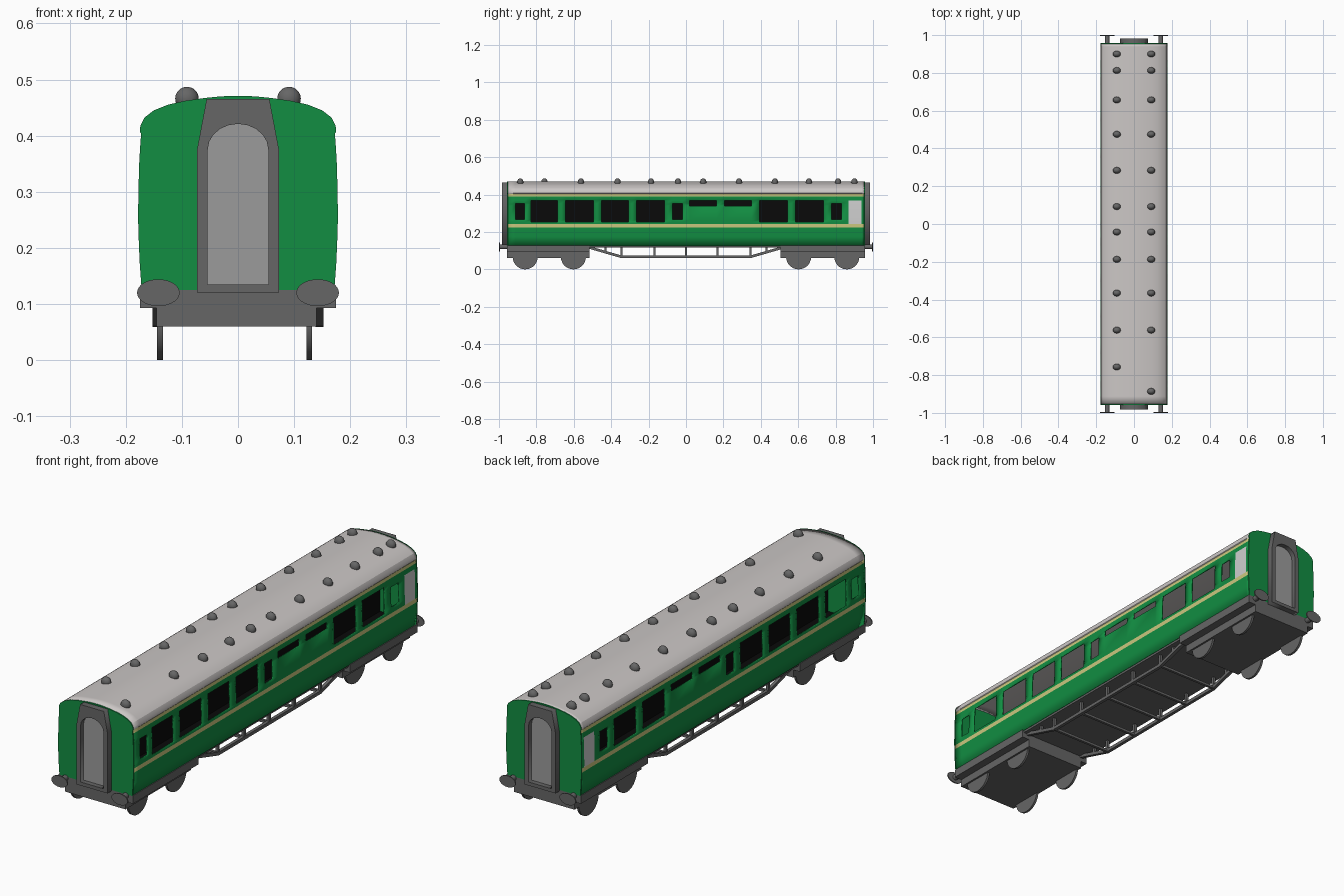
import bpy, bmesh, math
from mathutils import Matrix, Vector

if "Cube" in bpy.data.objects:
    bpy.data.objects.remove(bpy.data.objects["Cube"])


def mat(name, rgb):
    m = bpy.data.materials.new(name)
    m.diffuse_color = (*rgb, 1)
    m.use_nodes = True
    m.node_tree.nodes["Principled BSDF"].inputs["Base Color"].default_value = m.diffuse_color
    return m


GREEN = mat("green_paint", (0.006, 0.27, 0.055))
CREAM = mat("cream_stripe", (0.60, 0.58, 0.21))
ROOF = mat("pale_roof", (0.60, 0.57, 0.56))
PANEL = mat("frosted_panel", (0.62, 0.62, 0.62))
GREY = mat("dark_grey", (0.133, 0.133, 0.133))
DOOR = mat("mid_grey", (0.33, 0.33, 0.33))
BLACK = mat("black", (0.003, 0.003, 0.003))


def finish(bm, name, *mats):
    me = bpy.data.meshes.new(name)
    bm.to_mesh(me)
    bm.free()
    ob = bpy.data.objects.new(name, me)
    bpy.context.collection.objects.link(ob)
    for m in mats:
        me.materials.append(m)
    return ob


def smooth(ob, angle=35):
    bpy.ops.object.select_all(action='DESELECT')
    ob.select_set(True)
    bpy.context.view_layer.objects.active = ob
    bpy.ops.object.shade_smooth_by_angle(angle=math.radians(angle))


def box(name, x, y, z, m):
    bm = bmesh.new()
    c = [(a[0] + a[1]) / 2 for a in (x, y, z)]
    s = [abs(a[1] - a[0]) for a in (x, y, z)]
    bmesh.ops.create_cube(bm, size=1, matrix=Matrix.Translation(c) @ Matrix.Diagonal((*s, 1)))
    return finish(bm, name, m)


def cylinder(name, loc, axis, r, depth, m, scale=(1, 1, 1), n=28):
    bm = bmesh.new()
    rot = Vector((0, 0, 1)).rotation_difference(Vector(axis)).to_matrix().to_4x4()
    bmesh.ops.create_cone(bm, cap_ends=True, segments=n, radius1=r, radius2=r, depth=depth,
                          matrix=Matrix.Translation(loc) @ Matrix.Diagonal((*scale, 1)) @ rot)
    ob = finish(bm, name, m)
    smooth(ob)
    return ob


def bar(name, a, b, w, m):
    a, b = Vector(a), Vector(b)
    d = b - a
    bm = bmesh.new()
    bmesh.ops.create_cube(bm, size=1, matrix=Matrix.Translation((a + b) / 2)
                          @ d.to_track_quat('Z', 'Y').to_matrix().to_4x4()
                          @ Matrix.Diagonal((w, w, d.length + w * 0.5, 1)))
    return finish(bm, name, m)


# Window openings: y0, y1, z0, z1
TALL, SMALL, SLOT = (0.254, 0.369), (0.267, 0.353), (0.34, 0.369)
windows = [(-0.912, -0.863, *SMALL), (-0.829, -0.687, *TALL), (-0.644, -0.495, *TALL),
           (-0.452, -0.307, *TALL), (-0.265, -0.115, *TALL), (-0.072, -0.019, *SMALL),
           (0.019, 0.163, *SLOT), (0.206, 0.35, *SLOT), (0.393, 0.543, *TALL),
           (0.586, 0.735, *TALL), (0.778, 0.832, *SMALL)]
panel = (0.869, 0.939, 0.243, 0.369)
END = 0.957

# Body cross-section: bowed walls then arched roof
wall_z = [0.125, 0.175, 0.225, 0.243, 0.254, 0.267, 0.34, 0.353, 0.369, 0.39, 0.404]
half = [(0.178 - 0.3 * (z - 0.27) ** 2, z) for z in wall_z]
half += [(0.175, 0.407), (0.174, 0.418), (0.167, 0.432), (0.15, 0.445), (0.125, 0.455),
         (0.095, 0.462), (0.06, 0.467), (0.03, 0.470)]
profile = half + [(0, 0.471)] + [(-x, z) for x, z in reversed(half)]

# Hollow body shell, coloured by height, with windows left open
ys = sorted({-END + 0.004, END - 0.004, *panel[:2], *(v for w in windows for v in w[:2])})
bm = bmesh.new()
grid = [[bm.verts.new((x, y, z)) for y in ys] for x, z in profile]


def inside(y, z, w):
    return w[0] < y < w[1] and w[2] < z < w[3]


for i in range(len(profile) - 1):
    z = (profile[i][1] + profile[i + 1][1]) / 2
    for j in range(len(ys) - 1):
        y = (ys[j] + ys[j + 1]) / 2
        if any(inside(y, z, w) for w in windows):
            continue
        f = bm.faces.new((grid[i][j], grid[i][j + 1], grid[i + 1][j + 1], grid[i + 1][j]))
        if inside(y, z, panel):
            f.material_index = 3
        elif z > 0.404:
            f.material_index = 2
        elif 0.225 < z < 0.243 or z > 0.39:
            f.material_index = 1
body = finish(bm, "coach_body", GREEN, CREAM, ROOF, PANEL)
sol = body.modifiers.new("thickness", 'SOLIDIFY')
sol.thickness = 0.006
sol.offset = -1
smooth(body, 25)

# Green end walls
for s, side in ((-1, "front"), (1, "back")):
    bm = bmesh.new()
    f = bm.faces.new([bm.verts.new((x, s * END, z)) for x, z in profile])
    ext = bmesh.ops.extrude_face_region(bm, geom=[f])
    bmesh.ops.translate(bm, vec=(0, -s * 0.005, 0),
                        verts=[v for v in ext["geom"] if isinstance(v, bmesh.types.BMVert)])
    bmesh.ops.recalc_face_normals(bm, faces=bm.faces)
    finish(bm, side + "_end_wall", GREEN)

# Dark interior floor and corridor partition
box("interior_floor", (-0.166, 0.166), (-0.95, 0.95), (0.128, 0.14), BLACK)
box("corridor_partition", (-0.005, 0.005), (-0.95, 0.95), (0.135, 0.405), BLACK)

# Gangway frames and doors
outer = [(-0.073, 0.12), (0.073, 0.12), (0.073, 0.375), (0.056, 0.465), (-0.056, 0.465), (-0.073, 0.375)]
arch = [(-0.054, 0.135), (0.054, 0.135)] + [
    (0.054 * math.cos(math.pi * k / 10), 0.375 + 0.046 * math.sin(math.pi * k / 10)) for k in range(11)]
for s, side in ((-1, "front"), (1, "back")):
    cu = bpy.data.curves.new(side + "_gangway_frame", 'CURVE')
    cu.dimensions = '2D'
    cu.fill_mode = 'BOTH'
    cu.extrude = 0.014
    for pts in (outer, arch):
        sp = cu.splines.new('POLY')
        sp.points.add(len(pts) - 1)
        for p, (x, z) in zip(sp.points, pts):
            p.co = (x, z, 0, 1)
        sp.use_cyclic_u = True
    cu.materials.append(GREY)
    ob = bpy.data.objects.new(side + "_gangway_frame", cu)
    bpy.context.collection.objects.link(ob)
    ob.location = (0, s * 0.969, 0)
    ob.rotation_euler = (math.pi / 2, 0, 0)
    bpy.ops.object.select_all(action='DESELECT')
    ob.select_set(True)
    bpy.context.view_layer.objects.active = ob
    bpy.ops.object.convert(target='MESH')
    bm = bmesh.new()
    f = bm.faces.new([bm.verts.new((x, s * 0.962, z)) for x, z in arch])
    if s > 0:
        f.normal_flip()
    finish(bm, side + "_gangway_door", DOOR)

# Roof ventilators in two rows
vents = [0.90, 0.813, 0.657, 0.475, 0.284, 0.092, -0.043, -0.187, -0.366, -0.562]
for s, last in ((-1, -0.757), (1, -0.886)):
    for y in vents + [last]:
        bm = bmesh.new()
        bmesh.ops.create_uvsphere(bm, u_segments=16, v_segments=10, radius=1,
                                  matrix=Matrix.Translation((s * 0.091, y, 0.466))
                                  @ Matrix.Diagonal((0.021, 0.017, 0.021, 1)))
        smooth(finish(bm, "roof_vent", GREY), 60)

# Underframe
box("underframe", (-0.168, 0.168), (-0.955, 0.955), (0.116, 0.1275), GREY)
for s in (-1, 1):
    y0, y1 = (-0.957, -0.516) if s < 0 else (0.505, 0.957)
    box("bogie_top", (-0.175, 0.175), (y0, y1), (0.093, 0.1275), GREY)
    box("bogie_frame", (-0.145, 0.14), (y0, y1), (0.06, 0.094), GREY)
    for y in (s * 0.86, s * 0.602):
        for x in (-0.139, 0.127):
            cylinder("wheel", (x, y, 0.067), (1, 0, 0), 0.067, 0.01, GREY)
    # Buffers with oval heads
    for x in (-0.142, 0.142):
        cylinder("buffer_shank", (x, s * 0.975, 0.12), (0, 1, 0), 0.012, 0.045, GREY, n=16)
        cylinder("buffer_head", (x, s * 0.9975, 0.12), (0, 1, 0), 1, 0.005, GREY, (0.038, 1, 0.024))

# Truss rods under both sides, with posts and cross bars
posts = [-0.345, -0.168, 0, 0.168, 0.345]
for s in (-1, 1):
    x = s * 0.145
    path = [(x, -0.52, 0.118), (x, -0.345, 0.067), (x, 0.345, 0.067), (x, 0.52, 0.118)]
    for a, b in zip(path, path[1:]):
        bar("truss_rod", a, b, 0.014, GREY)
    for y in posts + [-0.43, 0.43]:
        bar("truss_post", (x, y, 0.07 if abs(y) < 0.4 else 0.09), (x, y, 0.12), 0.012, GREY)
for y in posts:
    bar("truss_cross_bar", (-0.145, y, 0.067), (0.145, y, 0.067), 0.011, GREY)
